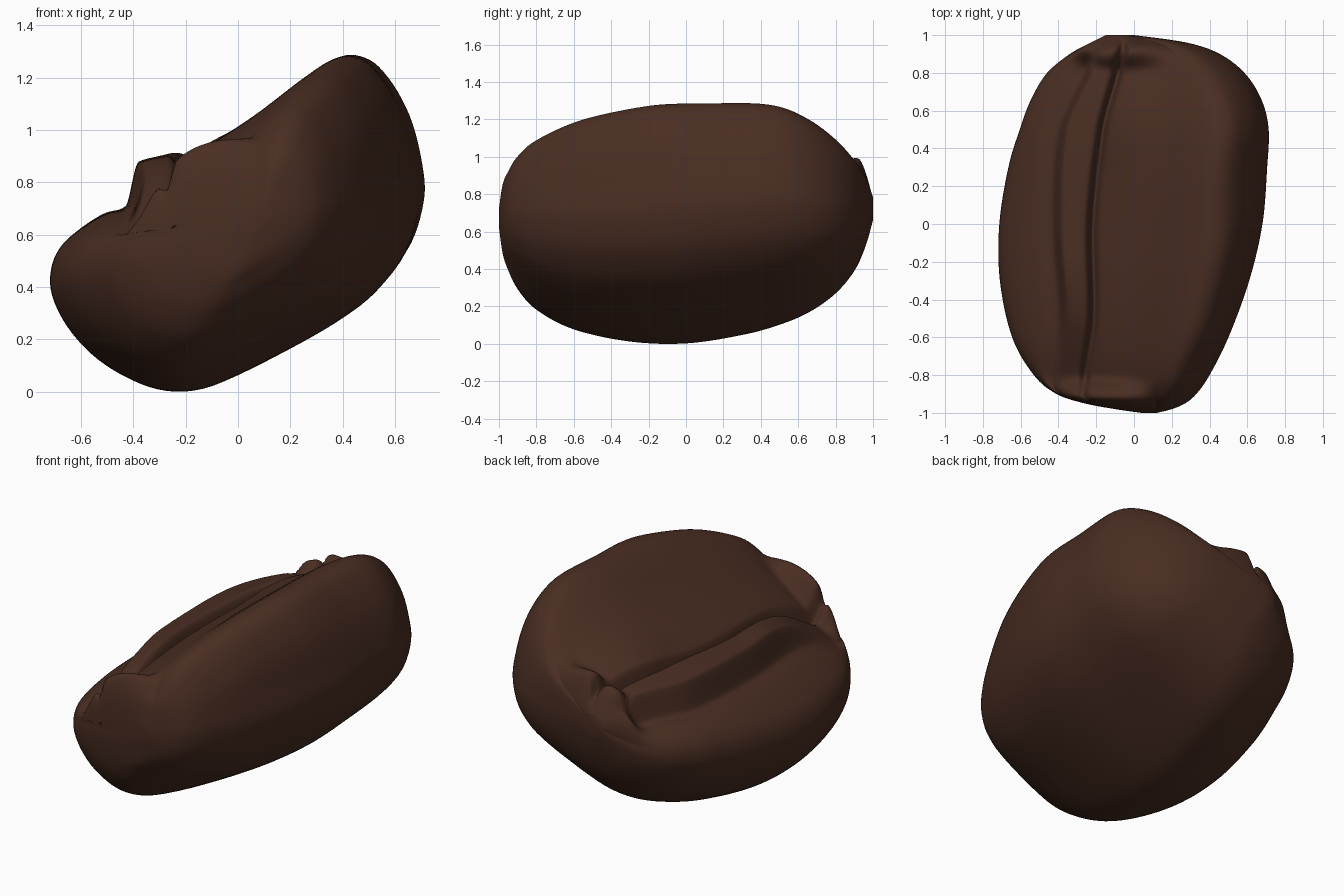
import bpy, bmesh, math
from mathutils import Vector

if "Cube" in bpy.data.objects:
    bpy.data.objects.remove(bpy.data.objects["Cube"])


def catmull(a, b, c, d, t):
    return 0.5 * (2 * b + (c - a) * t + (2 * a - 5 * b + 4 * c - d) * t * t
                  + (3 * b - a - 3 * c + d) * t ** 3)


def smooth(a, b, v):
    t = max(0.0, min(1.0, (v - a) / (b - a)))
    return t * t * (3 - 2 * t)


# Smooth path through (y, x) points
def lookup(table, y):
    n = len(table)
    for i in range(n - 1):
        (ya, a), (yb, b) = table[i], table[i + 1]
        if y <= yb or i == n - 2:
            return catmull(table[max(i - 1, 0)][1], a, b, table[min(i + 2, n - 1)][1],
                           min(1, (y - ya) / (yb - ya)))


# Cross-section (x, z): tilted bean with a flat upper face
profile = [Vector(p) for p in (
    (-.15, 0), (0, .05), (.26, .18), (.43, .28), (.55, .375), (.66, .52), (.712, .70),
    (.705, .84), (.665, 1.01), (.605, 1.14), (.53, 1.24), (.465, 1.278), (.40, 1.278), (.31, 1.23),
    (.10, 1.075), (-.13, .925), (-.34, .785), (-.50, .69), (-.61, .62), (-.68, .555),
    (-.715, .47), (-.71, .37), (-.65, .25), (-.55, .14), (-.43, .06), (-.29, .005))]
FLAT = range(13, 18)     # segments of the upper face, sampled finely for the fold

# Section extents along the bean: y, x min, x max, z min, z max
rows = [Vector(r) for r in (
    (-1.0, .04, .12, .62, .72), (-.98, -.10, .2, .48, .85), (-.95, -.26, .27, .39, .92),
    (-.9, -.41, .33, .29, 1.0), (-.8, -.53, .40, .18, 1.085), (-.6, -.645, .50, .075, 1.165),
    (-.3, -.71, .61, .01, 1.235), (0, -.713, .68, .0, 1.273), (.3, -.665, .705, .045, 1.285),
    (.5, -.605, .712, .10, 1.265), (.66, -.545, .67, .17, 1.195), (.8, -.46, .58, .27, 1.09),
    (.9, -.34, .45, .39, .98), (.96, -.23, .28, .52, .89), (1.0, -.15, 0, .66, .78))]

# Paths of the sharp crease and of the step beside it (y, x)
crease = [(-1, -.27), (-.85, -.26), (-.5, -.21), (0, -.215), (.5, -.16), (.9, -.06), (1, -.05)]
valley = [(-1, -.43), (-.85, -.41), (-.5, -.38), (0, -.41), (.5, -.38), (.9, -.21), (1, -.17)]

section = []
n = len(profile)
for i in range(n):
    steps = 26 if i in FLAT else 4
    for k in range(steps):
        p = catmull(profile[i - 1], profile[i], profile[(i + 1) % n], profile[(i + 2) % n], k / steps)
        on_top = 0.0
        if 12 <= i <= 18:
            s = i + k / steps
            on_top = smooth(12, 13.5, s) * (1 - smooth(17.6, 19, s))
        section.append((p, on_top))
lo = Vector((min(p.x for p, w in section), min(p.y for p, w in section)))
hi = Vector((max(p.x for p, w in section), max(p.y for p, w in section)))


# Central fold: crease, level tongue with a steep left wall, valley
def fold(x, y):
    xr, xl = lookup(crease, y), lookup(valley, y)
    t = x - xr
    ends = smooth(-1.0, -.9, y) * (1 - smooth(.92, 1.0, y))
    cut = -.075 * math.exp(-(t / (.016 if t > 0 else .03)) ** 2)
    mid = smooth(-.95, -.2, y) * (1 - smooth(.78, .99, y))
    s = max(0.0, min(1.0, -t / (xr - xl)))
    tongue = mid * (.045 + .09 * s) * smooth(xl - .02, xl + .03, x) * (1 - smooth(xr - .03, xr, x))
    front = -.04 * (1 - smooth(-.85, -.45, y)) * math.exp(-((x - (xr + xl) / 2) / .08) ** 2)
    dip = -.025 * math.exp(-((x - xl + .03) / .05) ** 2)
    lip = .055 * smooth(.2, .65, y) * smooth(xr - .02, xr + .02, x) * math.exp(-(t / .2) ** 2)
    return ends * (cut + tongue + front + dip + lip)


bm = bmesh.new()
rings = []
m = len(rows)
for i in range(m - 1):
    steps = 8 if 3 <= i <= 10 else 5
    for k in range(steps + (i == m - 2)):
        y, x0, x1, z0, z1 = catmull(rows[max(i - 1, 0)], rows[i], rows[i + 1],
                                    rows[min(i + 2, m - 1)], k / steps)
        back = smooth(.4, .75, y) * (1 - smooth(.88, 1, y))
        near = smooth(-.85, -.5, y) * (1 - smooth(-.2, .2, y))
        ring = []
        for p, w in section:
            u = (p.x - lo.x) / (hi.x - lo.x)
            v = (p.y - lo.y) / (hi.y - lo.y)
            # ends round out towards an ellipse on the upper left side
            r = math.hypot(u - .5, v - .5)
            if v > u and r < .5:
                g = 1 + (.5 / r - 1) * smooth(.8, .95, abs(y))
                u, v = .5 + (u - .5) * g, .5 + (v - .5) * g
            # fuller lower right shoulder at the back, upper right at the front
            b = .04 * back * max(0.0, u - v - .3)
            c = .15 * near * max(0.0, u + v - 1.68)
            x, z = x0 + (x1 - x0) * u + b + c, z0 + (z1 - z0) * v - b + c
            ring.append(bm.verts.new((x, y, z + w * fold(x, y))))
        rings.append(ring)
for a, b in zip(rings, rings[1:]):
    for j in range(len(a)):
        q = (j + 1) % len(a)
        bm.faces.new((a[j], a[q], b[q], b[j]))

# Rounded end tips
for ring in (rings[0], rings[-1]):
    tip = bm.verts.new(sum((v.co for v in ring), Vector()) / len(ring))
    for j in range(len(ring)):
        bm.faces.new((ring[j], ring[(j + 1) % len(ring)], tip))
bmesh.ops.recalc_face_normals(bm, faces=bm.faces)
for f in bm.faces:
    f.smooth = True

mesh = bpy.data.meshes.new("coffee_bean")
bm.to_mesh(mesh)
bm.free()
# Rest on the ground
low = min(v.co.z for v in mesh.vertices)
for v in mesh.vertices:
    v.co.z -= low
bean = bpy.data.objects.new("coffee_bean", mesh)
bpy.context.collection.objects.link(bean)

# Dark roast colour
mat = bpy.data.materials.new("dark_roast")
mat.diffuse_color = (.068, .027, .016, 1)
mat.use_nodes = True
mat.node_tree.nodes["Principled BSDF"].inputs["Base Color"].default_value = mat.diffuse_color
mesh.materials.append(mat)
